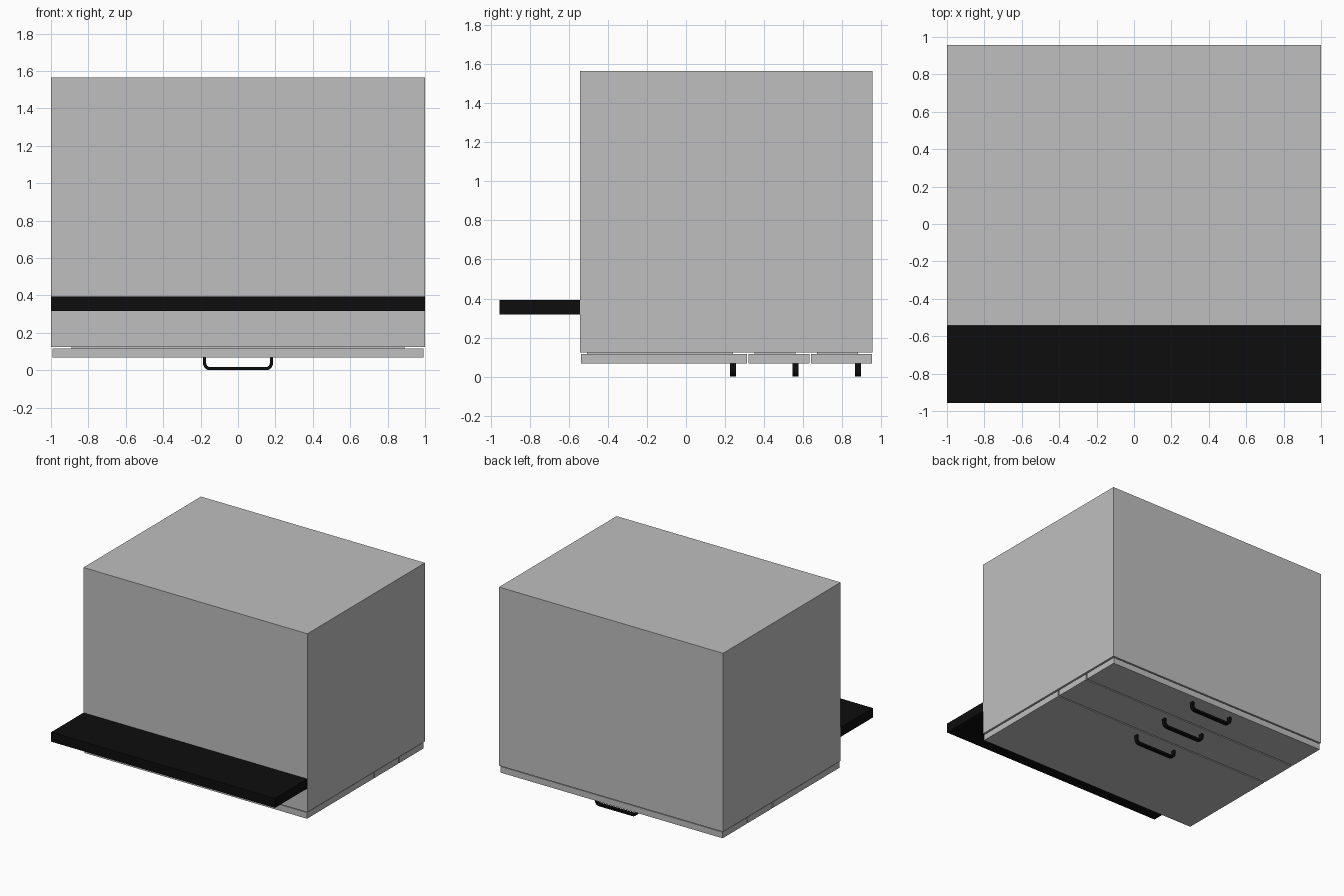
import bpy, bmesh, math

cube = bpy.data.objects.get("Cube")
if cube:
    bpy.data.objects.remove(cube, do_unlink=True)


def material(name, value):
    m = bpy.data.materials.new(name)
    m.use_nodes = True
    colour = (value, value, value, 1)
    m.diffuse_color = colour
    m.node_tree.nodes["Principled BSDF"].inputs["Base Color"].default_value = colour
    return m


GREY = material("light_grey", 0.52)
BLACK = material("black", 0.004)


def add_object(name, bm, mat):
    bmesh.ops.recalc_face_normals(bm, faces=bm.faces)
    mesh = bpy.data.meshes.new(name)
    bm.to_mesh(mesh)
    bm.free()
    mesh.materials.append(mat)
    ob = bpy.data.objects.new(name, mesh)
    bpy.context.collection.objects.link(ob)
    return ob


def box(name, x, y, z, mat):
    """Box centred on x = 0 with half width x and given y and z ranges."""
    bm = bmesh.new()
    bmesh.ops.create_cube(bm, size=1)
    for v in bm.verts:
        v.co = (v.co.x * 2 * x, y[v.co.y > 0], z[v.co.z > 0])
    return add_object(name, bm, mat)


def u_outline(half, bottom, top, radius, steps=6):
    """Open U shape with rounded lower corners, from left top to right top."""
    right = [(half, top)]
    for i in range(steps + 1):
        a = math.pi / 2 * i / steps
        right.append((half - radius + radius * math.cos(a),
                      bottom + radius - radius * math.sin(a)))
    return [(-x, z) for x, z in right] + right[::-1]


def handle(name, y):
    """Flat bar bent into a U, extruded along y."""
    width, bar, top = 0.03, 0.017, 0.069
    points = u_outline(0.187, 0, top, 0.037)
    points += u_outline(0.187 - bar, bar, top, 0.02)[::-1]
    bm = bmesh.new()
    face = bm.faces.new([bm.verts.new((px, y - width / 2, pz)) for px, pz in points])
    moved = bmesh.ops.extrude_face_region(bm, geom=[face])["geom"]
    bmesh.ops.translate(bm, vec=(0, width, 0),
                        verts=[g for g in moved if isinstance(g, bmesh.types.BMVert)])
    return add_object(name, bm, BLACK)


# Cabinet body and the worktop slab
box("cabinet_body", 1.0, (-0.543, 0.956), (0.124, 1.565), GREY)
box("worktop", 1.0, (-0.956, -0.543), (0.317, 0.393), BLACK)

# Drawers: front panel, narrow box behind it, and a handle
drawers = {"large": (-0.538, 0.311), "middle": (0.321, 0.631), "small": (0.641, 0.951)}
for label, (y0, y1) in drawers.items():
    box(label + "_drawer_front", 0.993, (y0, y1), (0.068, 0.117), GREY)
    box(label + "_drawer_box", 0.89, (y0 + 0.03, y1 - 0.07), (0.11, 0.13), GREY)
    handle(label + "_drawer_handle", y1 - 0.07)
